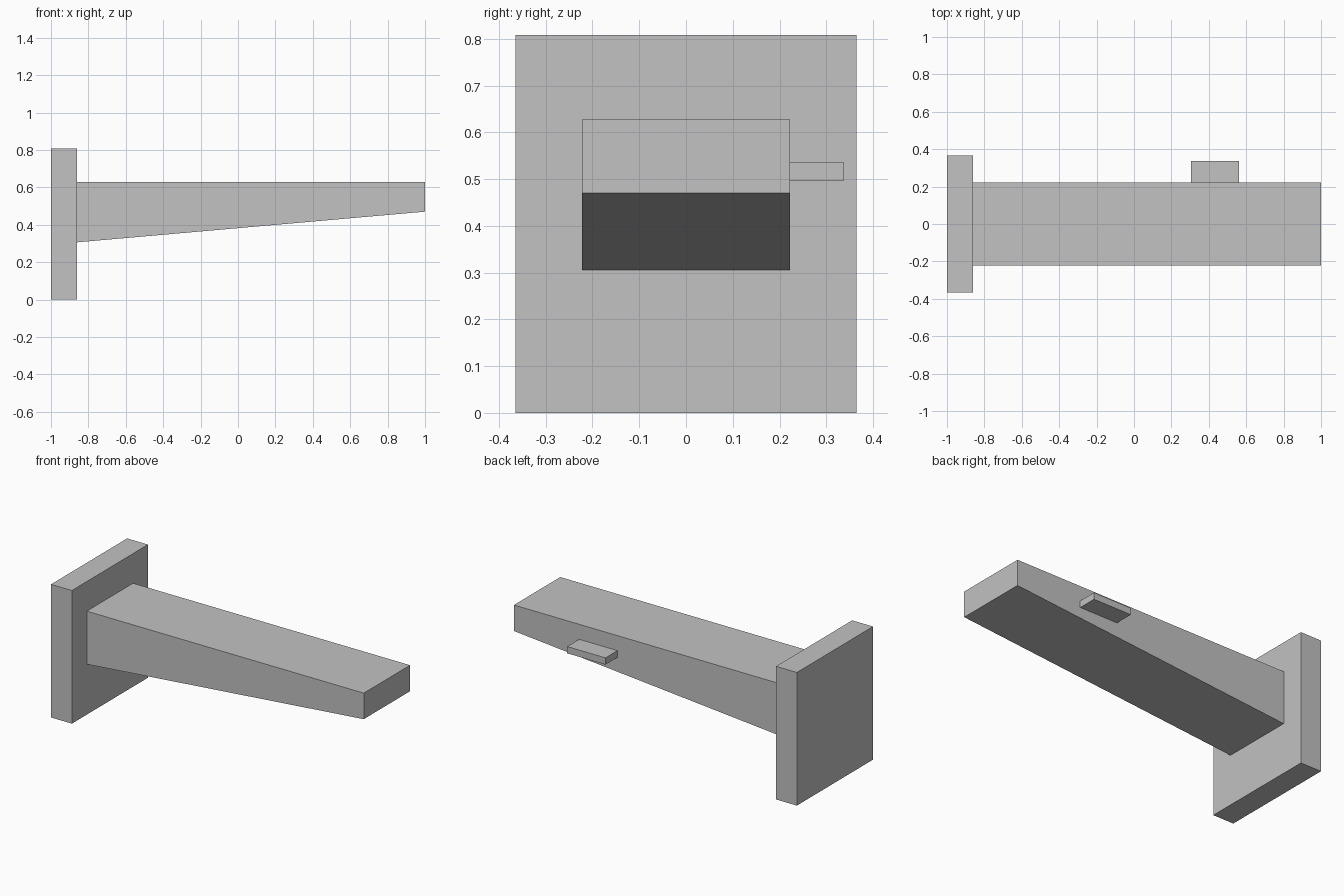
import bpy
import bmesh

cube = bpy.data.objects.get("Cube")
if cube:
    bpy.data.objects.remove(cube, do_unlink=True)

# Single plain grey
GREY = (0.54, 0.54, 0.54, 1.0)
grey = bpy.data.materials.new("plain_grey")
grey.use_nodes = True
grey.diffuse_color = GREY
grey.node_tree.nodes["Principled BSDF"].inputs["Base Color"].default_value = GREY


def extrude_profile(name, profile, y0, y1):
    """Extrude an x-z outline along y into a closed solid."""
    bm = bmesh.new()
    face = bm.faces.new([bm.verts.new((x, y0, z)) for x, z in profile])
    result = bmesh.ops.extrude_face_region(bm, geom=[face])
    moved = [v for v in result["geom"] if isinstance(v, bmesh.types.BMVert)]
    bmesh.ops.translate(bm, verts=moved, vec=(0, y1 - y0, 0))
    bmesh.ops.recalc_face_normals(bm, faces=bm.faces)
    mesh = bpy.data.meshes.new(name)
    bm.to_mesh(mesh)
    bm.free()
    mesh.materials.append(grey)
    obj = bpy.data.objects.new(name, mesh)
    bpy.context.collection.objects.link(obj)
    return obj


def rectangle(x0, x1, z0, z1):
    return [(x0, z0), (x1, z0), (x1, z1), (x0, z1)]


# Upright mounting plate
extrude_profile("mounting_plate", rectangle(-1.0, -0.86, 0.0, 0.808), -0.365, 0.365)

# Arm with level top and rising underside
arm_outline = [(-0.86, 0.306), (1.0, 0.47), (1.0, 0.628), (-0.86, 0.628)]
extrude_profile("tapered_arm", arm_outline, -0.222, 0.222)

# Small tab on the back of the arm
extrude_profile("side_tab", rectangle(0.305, 0.562, 0.496, 0.537), 0.222, 0.337)
